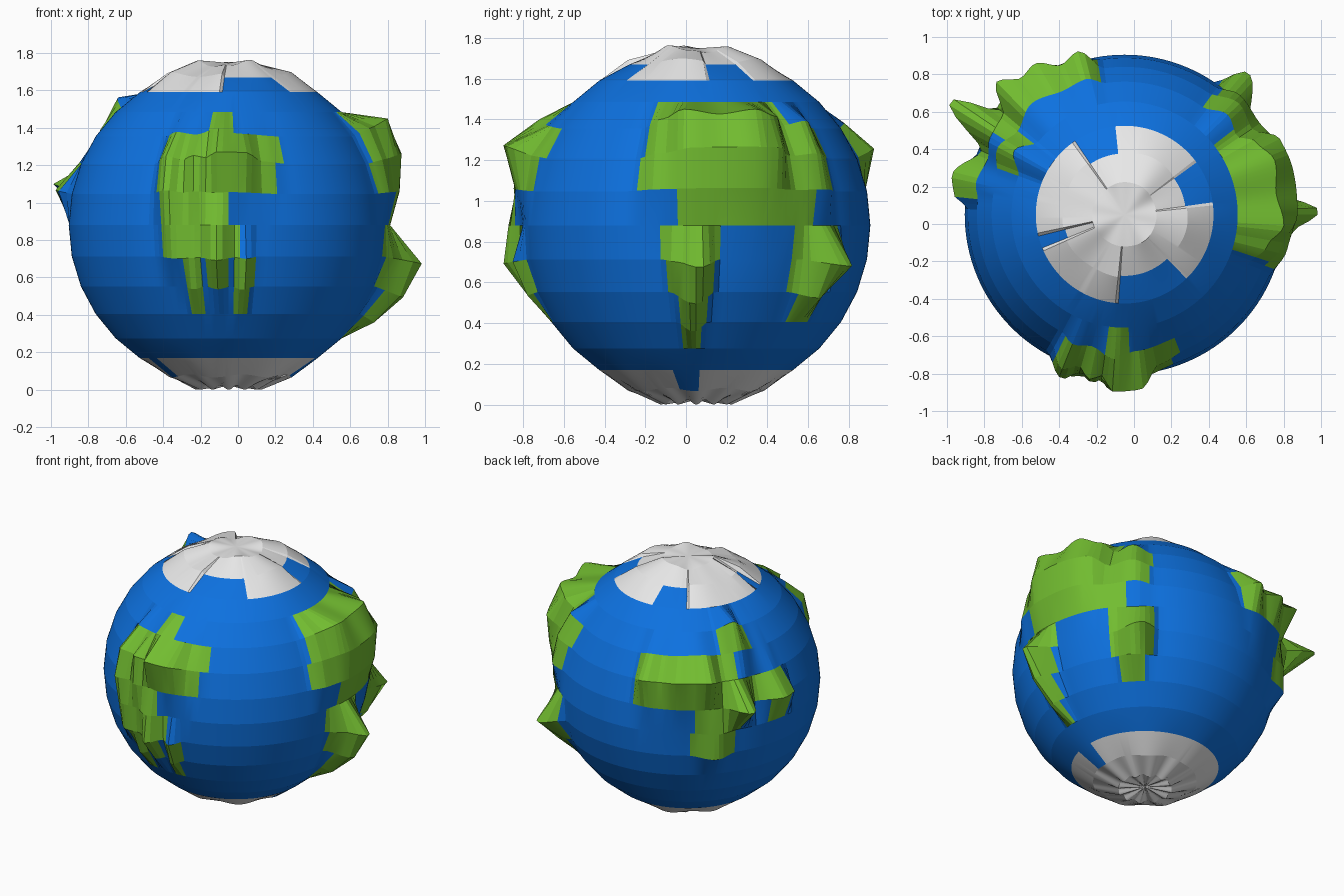
import bpy, bmesh, math

if "Cube" in bpy.data.objects:
    bpy.data.objects.remove(bpy.data.objects["Cube"])

R, SEG, ROWS = 0.855, 180, 16
CX, CY, CZ = -0.05, 0.05, 0.885

# Green spans: latitude row (0 = first row above the equator) -> longitude ranges
FRONT_LAND = {3: [(-98, -88)], 2: [(-116, -68)], 1: [(-116, -72)], 0: [(-114, -91)],
              -1: [(-114, -86)], -2: [(-106, -100), (-98, -90), (-88, -81)],
              -3: [(-106, -101), (-88, -82)]}
RIGHT_LAND = {3: [(-18, 38)], 2: [(-18, 53)], 1: [(-20, 51)], 0: [(-6, 42)],
              -1: [(-11, 7), (34, 54)], -2: [(-9, 6), (34, 54)],
              -3: [(-6, 4), (38, 49)], -4: [(-6, 2)]}
BACK_LAND = {3: [(142, 159)], 2: [(100, 147)], 1: [(100, 174)],
             0: [(128, 147), (162, 172)], -1: [(127, 146)]}
# Gaps of sea in the outer ring of each ice cap
ICE_GAPS = {5: [(8, 36), (-94, -46), (-166, -158), (96, 124)],
            -6: [(-14, 2), (-154, -144)]}

# Relief: ring -> (longitude, radius factor) points, eased in between
FRONT_RELIEF = {3: [(-118, 1), (-112, 1.05), (-104, 1.02), (-94, 1.09), (-86, 1.03), (-68, 1)],
                2: [(-120, 1), (-112, 1.13), (-107, 1.07), (-102, 1.14), (-98, 1.1), (-94, 1.2),
                    (-85, 1.19), (-77, 1.04), (-66, 1)],
                1: [(-120, 1), (-111, 1.12), (-106, 1.05), (-101, 1.09), (-96, 1.04), (-90, 1.06), (-70, 1)],
                0: [(-118, 1), (-110, 1.07), (-102, 1.03), (-94, 1.08), (-86, 1)],
                -1: [(-118, 1), (-108, 1.07), (-100, 1.04), (-94, 1.13), (-88, 1.03), (-84, 1.08), (-79, 1)],
                -2: [(-108, 1), (-103, 1.05), (-99, 1), (-94, 1.05), (-89, 1), (-85, 1.06), (-80, 1)]}
RIGHT_RELIEF = {3: [(-22, 1), (-12, 1.1), (-4, 1.2), (8, 1.15), (20, 1.2), (29, 1.13), (35, 1.03),
                    (44, 1.08), (54, 1)],
                2: [(-22, 1), (-12, 1.08), (0, 1.17), (17, 1.18), (26, 1.17), (34, 1.04), (44, 1.08), (56, 1)],
                1: [(-24, 1), (-12, 1.06), (0, 1.09), (20, 1.1), (35, 1.04), (46, 1.06), (55, 1)],
                0: [(-10, 1), (0, 1.01), (30, 1.02), (44, 1)],
                -1: [(-12, 1), (-6, 1.08), (1, 1.24), (8, 1), (36, 1), (49, 1.2), (57, 1)],
                -2: [(-10, 1), (0, 1.18), (7, 1), (34, 1), (44, 1.09), (54, 1)],
                -3: [(-8, 1), (-1, 1.1), (5, 1)]}
BACK_RELIEF = {4: [(140, 1), (150, 1.13), (160, 1)],
               3: [(98, 1), (106, 1.06), (116, 1.04), (130, 1.09), (142, 1.02), (152, 1.08), (164, 1)],
               2: [(98, 1), (106, 1.15), (113, 1.1), (121, 1.19), (127, 1.16), (134, 1.25), (141, 1.06),
                   (150, 1.05), (158, 1), (168, 1.03), (174, 1)],
               1: [(98, 1), (110, 1.04), (130, 1.06), (140, 1.04), (147, 1.33), (156, 1.0), (167, 1.13),
                   (173, 1.1), (178, 1)],
               0: [(126, 1), (137, 1.05), (148, 1)],
               -1: [(125, 1), (137, 1.07), (147, 1)]}


def inside(spans, lon):
    return any(a <= lon <= b for a, b in spans)


def eased(points, lon):
    for (a, ha), (b, hb) in zip(points, points[1:]):
        if a <= lon <= b:
            t = (lon - a) / (b - a)
            return ha + (hb - ha) * t * t * (3 - 2 * t)
    return 1.0


def relief(ring, lon):
    # gentle ripples on the ice caps, table relief on land
    t = math.radians(lon)
    if ring == 7:
        return 1.03 + 0.018 * math.cos(3 * t + 2.5) + 0.006 * math.cos(7 * t)
    if ring == 6:
        return 1.02 + 0.016 * math.cos(5 * t + 1) if not inside(ICE_GAPS[5], lon) else 1.0
    if ring == -7:
        return 1.035 + 0.014 * math.cos(12 * t)
    if ring == -6:
        return 1.02 + 0.01 * math.cos(7 * t)
    for table in (FRONT_RELIEF, RIGHT_RELIEF, BACK_RELIEF):
        h = eased(table.get(ring, []), lon)
        if h != 1.0:
            return h
    return 1.0


def colour(row, lon):
    # 0 ocean, 1 land, 2 ice
    if row >= 5 or row <= -6:
        return 0 if inside(ICE_GAPS.get(row, []), lon) else 2
    return int(any(inside(t.get(row, []), lon) for t in (FRONT_LAND, RIGHT_LAND, BACK_LAND)))


def point(ring, lon, f):
    lat, t = math.radians(ring * 180 / ROWS), math.radians(lon)
    return (CX + R * f * math.cos(lat) * math.cos(t),
            CY + R * f * math.cos(lat) * math.sin(t), CZ + R * f * math.sin(lat))


# Globe mesh: latitude rings, pole caps
bm = bmesh.new()
step = 360 / SEG
lons = [-180 + i * step for i in range(SEG)]
rings = {k: [bm.verts.new(point(k, l, relief(k, l))) for l in lons] for k in range(-7, 8)}
south, north = bm.verts.new(point(-8, 0, 1.0)), bm.verts.new(point(8, 0, 1.015))
for i in range(SEG):
    j, mid = (i + 1) % SEG, lons[i] + step / 2
    for k in range(-7, 7):
        f = bm.faces.new((rings[k][i], rings[k][j], rings[k + 1][j], rings[k + 1][i]))
        f.material_index = colour(k, mid)
    bm.faces.new((rings[7][i], rings[7][j], north)).material_index = 2
    bm.faces.new((rings[-7][j], rings[-7][i], south)).material_index = 2

# Stand the globe exactly on the ground
low = min(v.co.z for v in bm.verts)
for v in bm.verts:
    v.co.z -= low

mesh = bpy.data.meshes.new("globe")
bm.to_mesh(mesh)
bm.free()
globe = bpy.data.objects.new("globe", mesh)
bpy.context.collection.objects.link(globe)
for name, rgb in (("ocean blue", (0.004, 0.165, 0.74)), ("land green", (0.17, 0.51, 0.03)),
                  ("ice white", (0.8, 0.8, 0.8))):
    m = bpy.data.materials.new(name)
    m.diffuse_color = (*rgb, 1)
    m.use_nodes = True
    m.node_tree.nodes["Principled BSDF"].inputs["Base Color"].default_value = m.diffuse_color
    mesh.materials.append(m)

# Smooth around each ring, crisp between rings
bpy.context.view_layer.objects.active = globe
globe.select_set(True)
bpy.ops.object.shade_smooth_by_angle(angle=math.radians(10))
